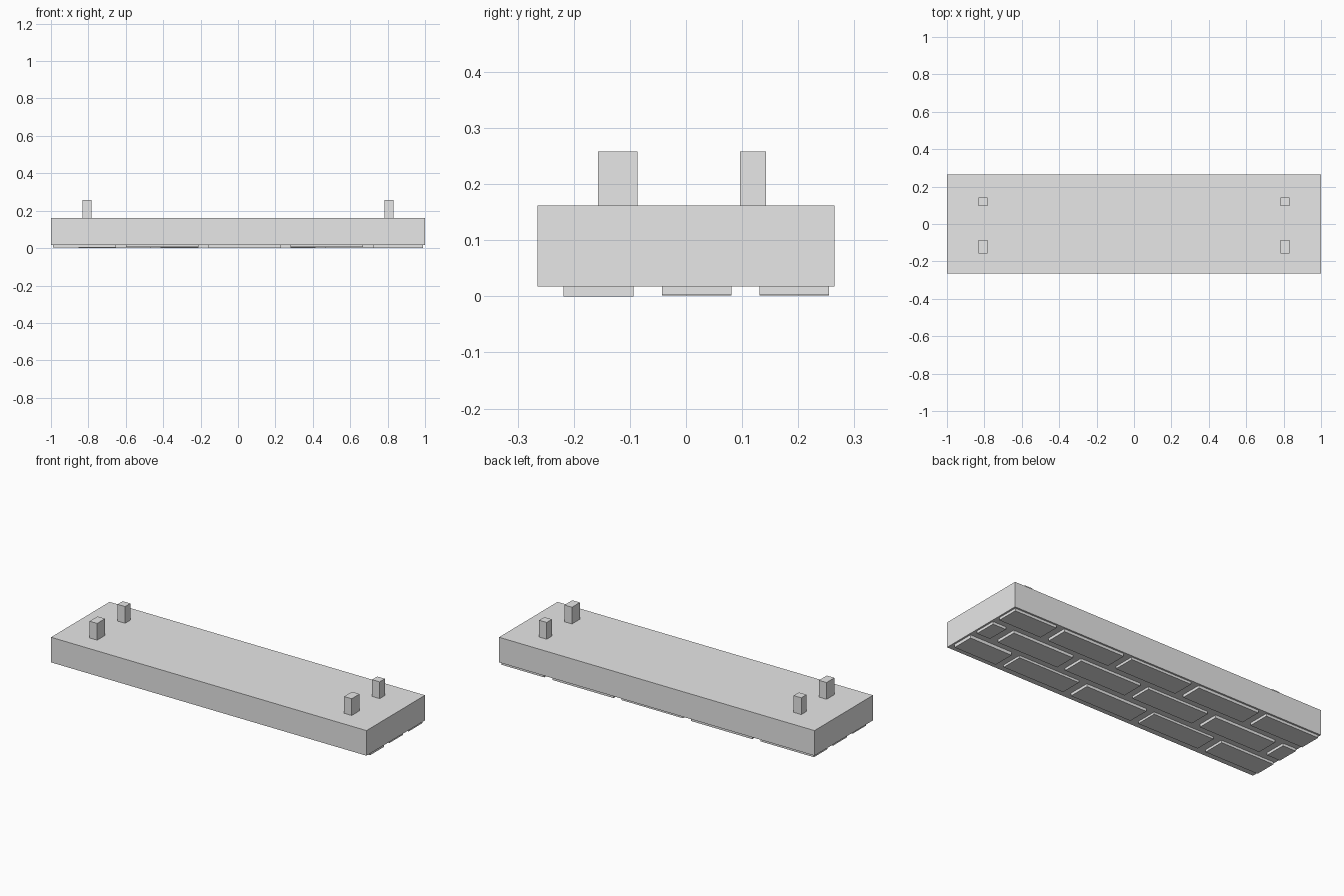
import bpy
import bmesh

cube = bpy.data.objects.get("Cube")
if cube:
    bpy.data.objects.remove(cube, do_unlink=True)

grey = bpy.data.materials.new("light_grey")
grey.use_nodes = True
grey.diffuse_color = (0.8, 0.8, 0.8, 1)
grey.node_tree.nodes["Principled BSDF"].inputs["Base Color"].default_value = (0.8, 0.8, 0.8, 1)


def block(name, xs, ys, zs, chamfer=0):
    """Box between the given limits, with optional chamfered top edges."""
    bm = bmesh.new()
    bmesh.ops.create_cube(bm, size=1)
    for v in bm.verts:
        v.co = [lim[0] if c < 0 else lim[1] for c, lim in zip(v.co, (xs, ys, zs))]
    if chamfer:
        top = [e for e in bm.edges if all(v.co.z == max(zs) for v in e.verts)]
        # Chamfer the rim around the top face
        bmesh.ops.bevel(bm, geom=top, offset=chamfer, segments=1, affect='EDGES')
    bmesh.ops.recalc_face_normals(bm, faces=bm.faces)
    mesh = bpy.data.meshes.new(name)
    bm.to_mesh(mesh)
    bm.free()
    mesh.materials.append(grey)
    obj = bpy.data.objects.new(name, mesh)
    bpy.context.collection.objects.link(obj)
    return obj


# Main slab
SLAB_BOTTOM = 0.018
block("slab", (-1, 1), (-0.265, 0.265), (SLAB_BOTTOM, 0.162))

# Four connecting pegs: deep pair at the front, slim pair at the back
for side, x in (("left", 0.807), ("right", -0.807)):
    for place, ys in (("front", (-0.157, -0.086)), ("back", (0.096, 0.143))):
        block(f"{place}_{side}_peg", (x - 0.024, x + 0.024), ys, (0.15, 0.258), 0.007)

# Bricks on the underside in running bond, trimmed at the slab ends
PITCH, LENGTH, END = 0.44, 0.388, 0.99
rows = (("front", -0.218, 0.22, (0.004, 0.005, 0.002, 0.005, 0.0)),
        ("middle", -0.043, 0.0, (0.003, 0.002, 0.004, 0.003, 0.002)),
        ("back", 0.131, 0.22, (0.003, 0.002, 0.004, 0.002, 0.003)))
for row, y, shift, depths in rows:
    count = 0
    for i in range(-3, 4):
        # Odd rows are centred on a brick, the middle row on a joint
        centre = i * PITCH + 0.22 - shift + (0.035 if shift else 0)
        low = max(centre - LENGTH / 2, -END)
        high = min(centre + LENGTH / 2, END)
        if high - low < 0.03:
            continue
        bottom = depths[count % len(depths)]
        count += 1
        block(f"{row}_brick_{count}", (low, high), (y, y + 0.124), (bottom, SLAB_BOTTOM + 0.004))
